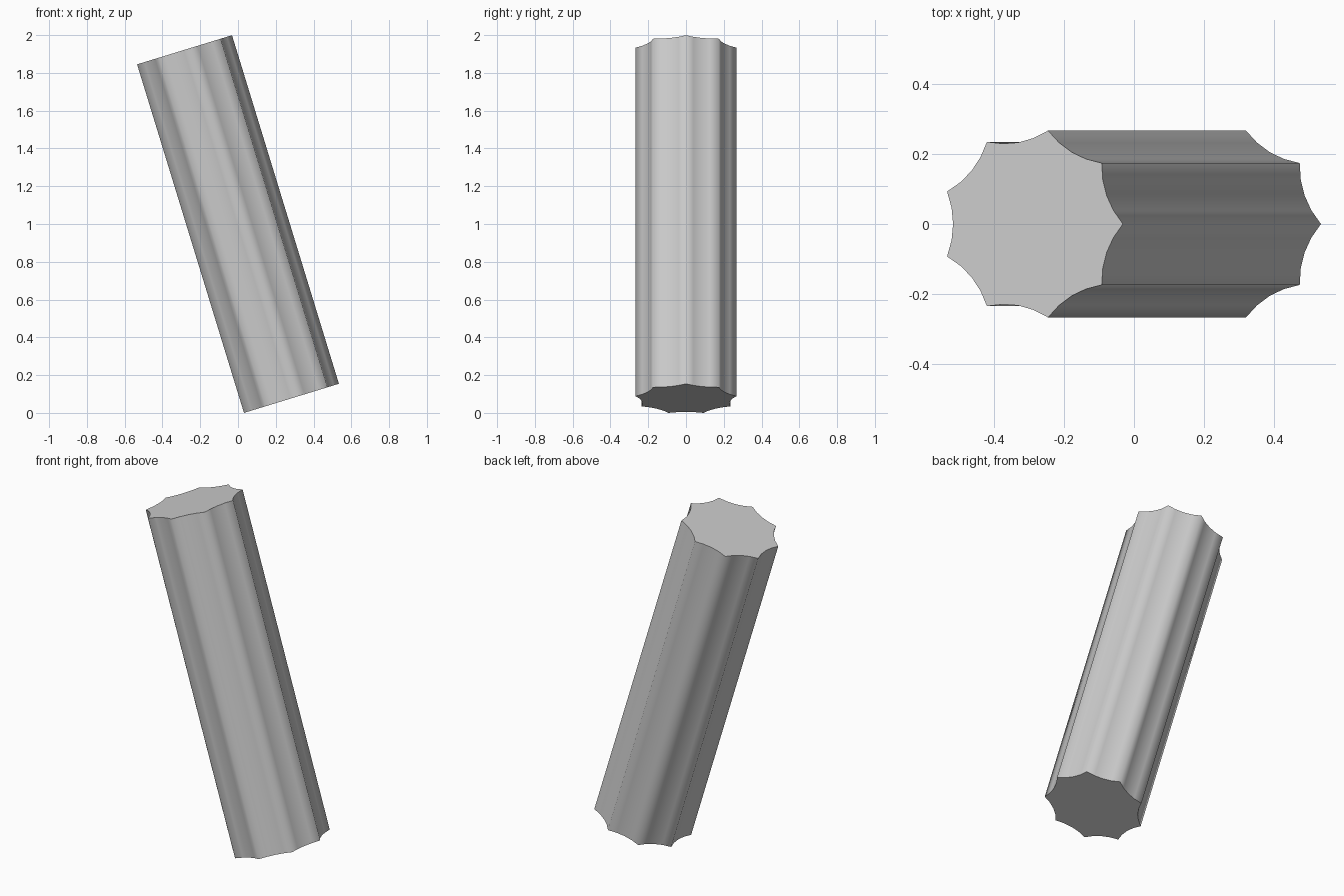
import bpy, bmesh
from math import sin, cos, pi, radians
from mathutils import Matrix, Vector

if "Cube" in bpy.data.objects:
    bpy.data.objects.remove(bpy.data.objects["Cube"])

FLUTES, SEGS = 9, 4
R, DEPTH, LENGTH, TILT = 0.271, 0.018, 1.93, radians(-17.05)

# Fluted cross-section: sharp ridges with shallow concave channels between
ridges = [Vector((R * cos(2 * pi * i / FLUTES), R * sin(2 * pi * i / FLUTES), 0))
          for i in range(FLUTES)]
profile = []
for i, a in enumerate(ridges):
    b = ridges[(i + 1) % FLUTES]
    inward = -(a + b).normalized()
    for s in range(SEGS):
        t = s / SEGS
        profile.append(a.lerp(b, t) + inward * DEPTH * 4 * t * (1 - t))

# Extrude into the shaft
bm = bmesh.new()
base = bm.faces.new([bm.verts.new(p) for p in profile])
ext = bmesh.ops.extrude_face_region(bm, geom=[base], use_keep_orig=True)
top = [v for v in ext["geom"] if isinstance(v, bmesh.types.BMVert)]
bmesh.ops.translate(bm, verts=top, vec=(0, 0, LENGTH))
bmesh.ops.recalc_face_normals(bm, faces=bm.faces)

# Lean the shaft, then centre it and stand it on the floor
bm.transform(Matrix.Rotation(TILT, 4, 'Y'))
xs, ys, zs = zip(*[v.co for v in bm.verts])
bm.transform(Matrix.Translation((-(min(xs) + max(xs)) / 2,
                                 -(min(ys) + max(ys)) / 2, -min(zs))))

mesh = bpy.data.meshes.new("fluted_column_shaft")
bm.to_mesh(mesh)
bm.free()
shaft = bpy.data.objects.new("fluted_column_shaft", mesh)
bpy.context.collection.objects.link(shaft)
bpy.context.view_layer.objects.active = shaft
shaft.select_set(True)
bpy.ops.object.shade_smooth_by_angle(angle=radians(80))
